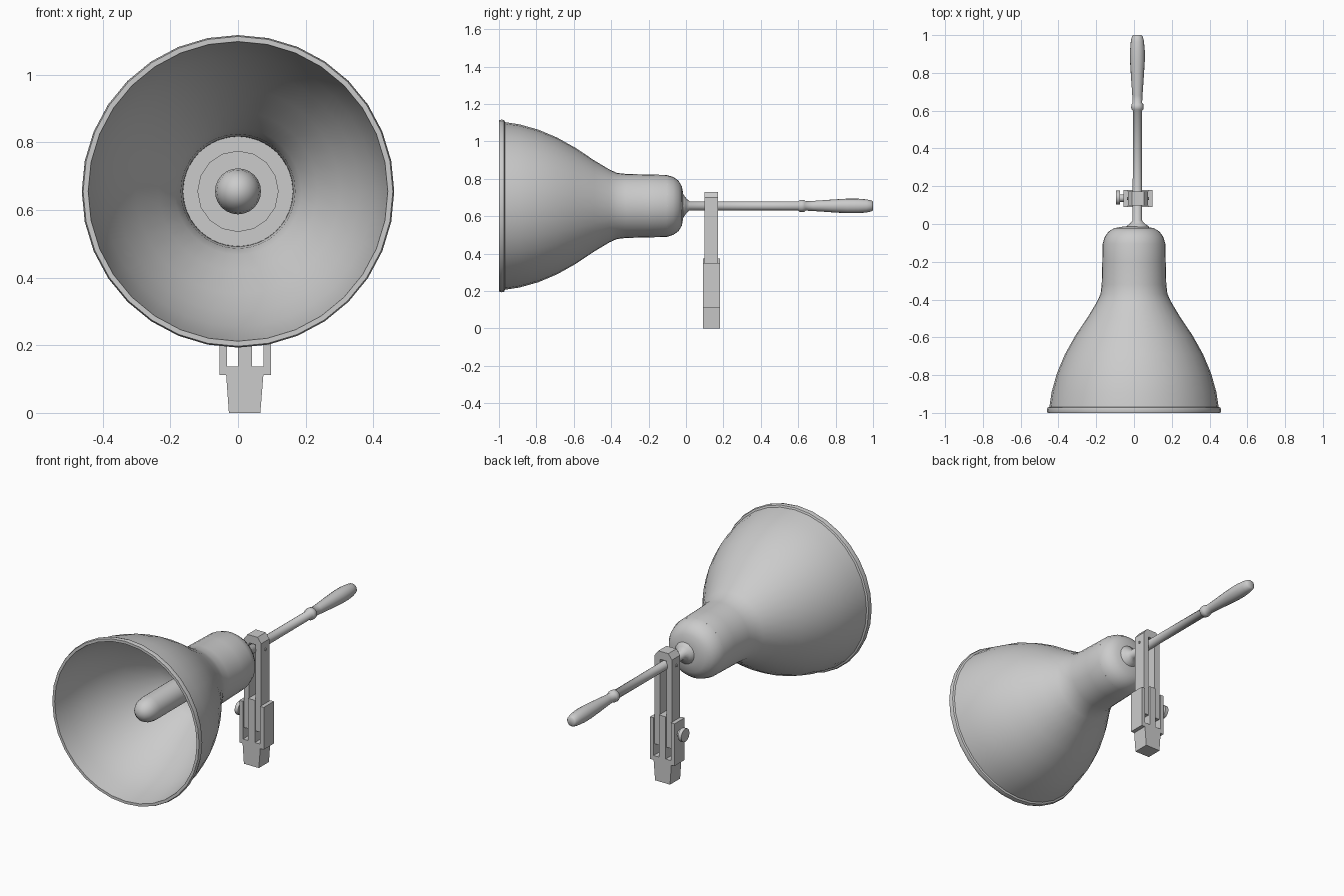
import bpy, bmesh, math

if "Cube" in bpy.data.objects:
    bpy.data.objects.remove(bpy.data.objects["Cube"])

AXIS_Z = 0.655   # height of the lamp axis
ARM_X = 0.018    # arm and clamp sit slightly off centre


def finish(name, bm, smooth=True, angle=35):
    bmesh.ops.recalc_face_normals(bm, faces=bm.faces)
    me = bpy.data.meshes.new(name)
    bm.to_mesh(me)
    bm.free()
    ob = bpy.data.objects.new(name, me)
    bpy.context.collection.objects.link(ob)
    if smooth:
        bpy.ops.object.select_all(action='DESELECT')
        ob.select_set(True)
        bpy.context.view_layer.objects.active = ob
        bpy.ops.object.shade_smooth_by_angle(angle=math.radians(angle))
    return ob


def lathe(name, profile, sides, x=0.0, angle=35):
    """Revolve (radius, y) points about the horizontal lamp axis."""
    bm = bmesh.new()
    rings = []
    for r, y in profile:
        if r == 0:
            rings.append([bm.verts.new((x, y, AXIS_Z))] * sides)
            continue
        rings.append([bm.verts.new((x + r * math.cos(2 * math.pi * i / sides), y,
                                    AXIS_Z + r * math.sin(2 * math.pi * i / sides)))
                      for i in range(sides)])
    for a, b in zip(rings, rings[1:]):
        for i in range(sides):
            j = (i + 1) % sides
            quad = list(dict.fromkeys((a[i], a[j], b[j], b[i])))
            bm.faces.new(quad)
    return finish(name, bm, True, angle)


def plate(name, outline, y0, y1):
    """Extrude an (x, z) outline in depth."""
    bm = bmesh.new()
    face = bm.faces.new([bm.verts.new((x, y0, z)) for x, z in outline])
    ext = bmesh.ops.extrude_face_region(bm, geom=[face])
    verts = [v for v in ext['geom'] if isinstance(v, bmesh.types.BMVert)]
    bmesh.ops.translate(bm, verts=verts, vec=(0, y1 - y0, 0))
    return finish(name, bm, False)


def side_cylinder(name, r, x0, x1, y, z, sides):
    """Cylinder lying along x."""
    bpy.ops.mesh.primitive_cylinder_add(vertices=sides, radius=r, depth=x1 - x0,
                                        location=((x0 + x1) / 2, y, z),
                                        rotation=(0, math.pi / 2, 0))
    bpy.context.object.name = name
    bpy.ops.object.shade_smooth_by_angle(angle=math.radians(35))


# Bell shade: outer skin from back to rim, then the inner skin returning
outer = [(0, -0.012), (0.06, -0.014), (0.105, -0.022), (0.135, -0.04), (0.155, -0.068),
         (0.166, -0.105), (0.168, -0.2), (0.171, -0.32), (0.177, -0.37), (0.195, -0.41),
         (0.243, -0.49), (0.31, -0.59), (0.366, -0.69), (0.408, -0.79), (0.436, -0.89),
         (0.448, -0.968)]
rim = [(0.458, -0.972), (0.462, -0.985), (0.458, -1.0), (0.443, -1.0)]
inner = [(max(r - 0.008, 0), y - 0.008) for r, y in reversed(outer[:-1])]
lathe("bell_shade", outer + rim + inner, 32, angle=50)

# Stepped bulb socket and long bulb inside the shade
lathe("socket", [(0, -0.1), (0.165, -0.1), (0.165, -0.3), (0.12, -0.3),
                 (0.12, -0.33), (0, -0.33)], 16)
lathe("bulb", [(0, -0.3), (0.068, -0.3), (0.068, -0.79), (0.063, -0.825),
               (0.05, -0.853), (0.03, -0.872), (0, -0.882)], 24, angle=50)

# Arm: flared collar, rod, bead and turned handle
lathe("arm", [(0, -0.03), (0.065, -0.03), (0.06, -0.013), (0.042, 0.0), (0.025, 0.018),
              (0.024, 0.6), (0.031, 0.606), (0.033, 0.62), (0.031, 0.634), (0.025, 0.64),
              (0.027, 0.68), (0.034, 0.78), (0.039, 0.86), (0.039, 0.92), (0.035, 0.965),
              (0.029, 0.992), (0.022, 1.0), (0, 1.0)], 16, ARM_X, 50)

# Clamp: sliding forked upright
plate("clamp_upright", [(-0.033, 0.2), (-0.033, 0.7), (-0.01, 0.73), (0.052, 0.73),
                        (0.075, 0.7), (0.075, 0.2), (0.041, 0.2), (0.041, 0.685),
                        (0.0, 0.685), (0.0, 0.2)], 0.099, 0.172)
side_cylinder("pivot_pin", 0.008, -0.038, 0.08, 0.135, AXIS_Z, 8)

# Clamp: tapered base with side walls and centre tongue
plate("clamp_base", [(-0.027, 0), (0.066, 0), (0.075, 0.112), (0.097, 0.112),
                     (0.097, 0.35), (0.075, 0.35), (0.075, 0.137), (0.041, 0.137),
                     (0.041, 0.375), (0.0, 0.375), (0.0, 0.137), (-0.033, 0.137),
                     (-0.033, 0.35), (-0.055, 0.35), (-0.055, 0.112), (-0.035, 0.112)],
      0.091, 0.181)

# Clamp: tightening bolt
side_cylinder("bolt_shank", 0.02, -0.078, 0.09, 0.137, 0.28, 16)
side_cylinder("bolt_head", 0.037, -0.094, -0.073, 0.14, 0.28, 12)
